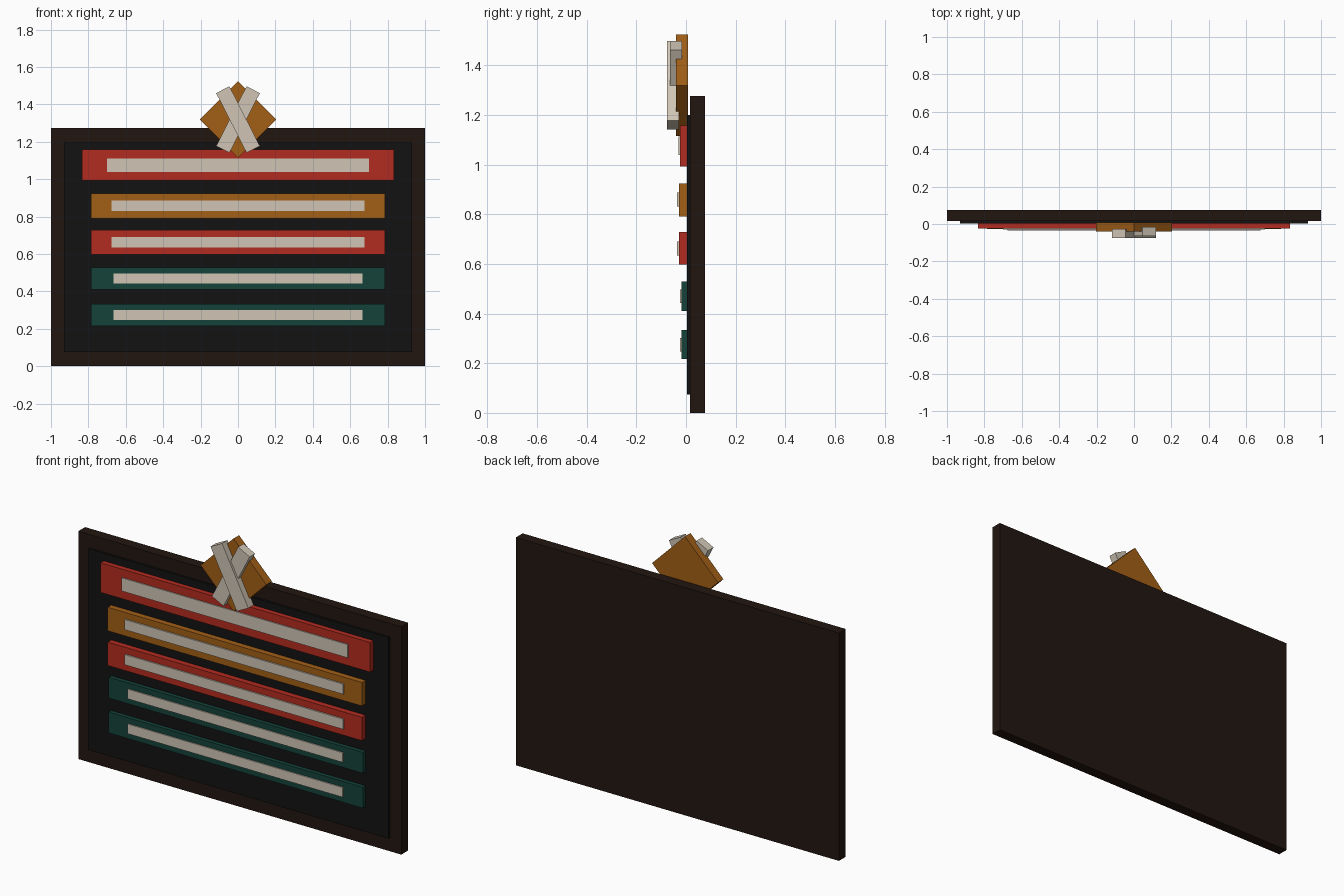
import bpy
from math import radians

if "Cube" in bpy.data.objects:
    bpy.data.objects.remove(bpy.data.objects["Cube"])


def material(name, rgb):
    m = bpy.data.materials.new(name)
    m.diffuse_color = (*rgb, 1)
    m.use_nodes = True
    m.node_tree.nodes["Principled BSDF"].inputs["Base Color"].default_value = m.diffuse_color
    return m


WOOD = material("dark_wood", (0.016, 0.008, 0.005))
BLACK = material("black", (0.006, 0.006, 0.006))
RED = material("red", (0.45, 0.025, 0.014))
OCHRE = material("ochre", (0.36, 0.115, 0.008))
GREEN = material("green", (0.007, 0.055, 0.042))
CREAM = material("cream", (0.63, 0.56, 0.46))


def box(name, mat, width, y0, y1, z0, z1, tilt=0):
    """Box centred on x, spanning y0..y1 and z0..z1, tilted about y."""
    bpy.ops.mesh.primitive_cube_add(size=1)
    o = bpy.context.object
    o.name = name
    o.scale = (width, y1 - y0, z1 - z0)
    o.location = (0, (y0 + y1) / 2, (z0 + z1) / 2)
    o.rotation_euler = (0, radians(tilt), 0)
    o.data.materials.append(mat)
    return o


# backing board and raised dark panel
box("board", WOOD, 2.0, 0.016, 0.076, 0, 1.275)
box("panel", BLACK, 1.86, 0.004, 0.018, 0.075, 1.2)

# rows: colour, width, front y, z range, then strip width, front y, z range
rows = [
    (RED, 1.67, -0.024, 0.992, 1.158, 1.40, -0.030, 1.038, 1.112),
    (OCHRE, 1.574, -0.028, 0.791, 0.923, 1.352, -0.036, 0.830, 0.887),
    (RED, 1.574, -0.028, 0.597, 0.728, 1.352, -0.036, 0.634, 0.691),
    (GREEN, 1.574, -0.019, 0.411, 0.528, 1.332, -0.025, 0.442, 0.496),
    (GREEN, 1.574, -0.019, 0.216, 0.333, 1.332, -0.025, 0.247, 0.301),
]
for i, (mat, w, y, z0, z1, sw, sy, s0, s1) in enumerate(rows, 1):
    box(f"row_{i}", mat, w, y, 0.005, z0, z1)
    box(f"row_strip_{i}", CREAM, sw, sy, y + 0.005, s0, s1)

# diamond crest with two crossed bars
CZ, HALF = 1.319, 0.144
box("crest_diamond", OCHRE, 2 * HALF, -0.04, 0.009, CZ - HALF, CZ + HALF, 45)
box("cross_bar_rear", CREAM, 0.08, -0.064, -0.016, CZ - 0.179, CZ + 0.179, 27)
box("cross_bar_front", CREAM, 0.08, -0.076, -0.028, CZ - 0.179, CZ + 0.179, -27)
